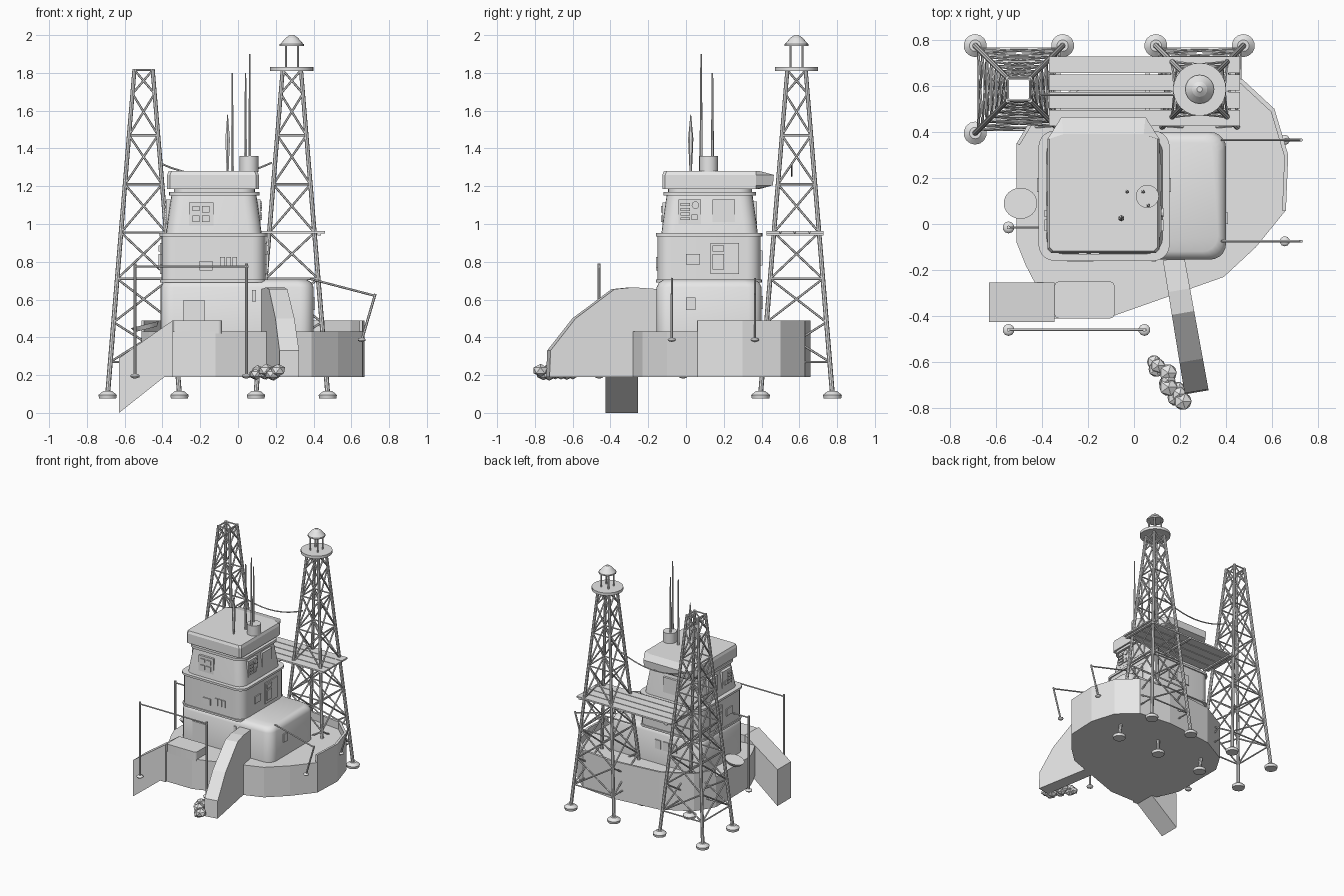
import bpy, bmesh, math, random
from mathutils import Vector, Matrix

cube = bpy.data.objects.get("Cube")
if cube:
    bpy.data.objects.remove(cube)
random.seed(4)

grey = bpy.data.materials.new("plain grey")
grey.use_nodes = True
grey.diffuse_color = (0.8, 0.8, 0.8, 1)
grey.node_tree.nodes["Principled BSDF"].inputs["Base Color"].default_value = (0.8, 0.8, 0.8, 1)


def finish(name, bm, smooth=True):
    bmesh.ops.recalc_face_normals(bm, faces=bm.faces)
    mesh = bpy.data.meshes.new(name)
    bm.to_mesh(mesh)
    bm.free()
    mesh.materials.append(grey)
    ob = bpy.data.objects.new(name, mesh)
    bpy.context.collection.objects.link(ob)
    if smooth:
        bpy.ops.object.select_all(action='DESELECT')
        ob.select_set(True)
        bpy.context.view_layer.objects.active = ob
        bpy.ops.object.shade_smooth_by_angle(angle=math.radians(35))
    return ob


def rod(bm, a, b, r=0.007, r2=None, sides=6):
    a, b = Vector(a), Vector(b)
    d = b - a
    m = Matrix.Translation((a + b) / 2) @ d.to_track_quat('Z', 'Y').to_matrix().to_4x4()
    bmesh.ops.create_cone(bm, cap_ends=True, segments=sides, radius1=r,
                          radius2=r if r2 is None else r2, depth=d.length, matrix=m)


def box(bm, x0, x1, y0, y1, z0, z1):
    c = ((x0 + x1) / 2, (y0 + y1) / 2, (z0 + z1) / 2)
    m = Matrix.Translation(c) @ Matrix.Diagonal((x1 - x0, y1 - y0, z1 - z0, 1))
    bmesh.ops.create_cube(bm, size=1, matrix=m)


def blob(bm, c, r, squash=1.0, sub=2):
    m = Matrix.Translation(c) @ Matrix.Diagonal((1, 1, squash, 1))
    bmesh.ops.create_icosphere(bm, subdivisions=sub, radius=r, matrix=m)


def loft(bm, rings):
    loops = [[bm.verts.new(p) for p in ring] for ring in rings]
    for lo, hi in zip(loops, loops[1:]):
        for i in range(len(lo)):
            j = (i + 1) % len(lo)
            bm.faces.new((lo[i], lo[j], hi[j], hi[i]))
    bm.faces.new(loops[0][::-1])
    bm.faces.new(loops[-1])


def rounded(x0, x1, y0, y1, r, z, steps=5):
    ring = []
    corners = ((x1 - r, y1 - r), (x0 + r, y1 - r), (x0 + r, y0 + r), (x1 - r, y0 + r))
    for k, (cx, cy) in enumerate(corners):
        for s in range(steps + 1):
            a = (k + s / steps) * math.pi / 2
            ring.append((cx + r * math.cos(a), cy + r * math.sin(a), z))
    return ring


def storey(name, x0, x1, y0, y1, levels, r=0.07):
    # levels are (height, inset) pairs from bottom to top
    bm = bmesh.new()
    loft(bm, [rounded(x0 + i, x1 - i, y0 + i, y1 - i, r, z) for z, i in levels])
    return finish(name, bm)


# Base platform with a raised rim round the back
outline = [(0.66, 0.06), (0.67, 0.3), (0.61, 0.5), (0.47, 0.63), (0.2, 0.66), (-0.2, 0.62),
           (-0.42, 0.5), (-0.51, 0.35), (-0.51, -0.08), (-0.47, -0.18), (-0.35, -0.41),
           (-0.12, -0.41), (0.39, -0.23), (0.53, -0.1)]
bm = bmesh.new()
loft(bm, [[(x, y, z) for x, y in outline] for z in (0.19, 0.43)])
finish("base_platform", bm, False)

bm = bmesh.new()
arc = outline[:8]
inner = [(x * 0.975, y * 0.975) for x, y in arc[::-1]]
loft(bm, [[(x, y, z) for x, y in arc + inner] for z in (0.42, 0.49)])
finish("base_rim", bm, False)

storey("front_step", -0.345, -0.085, -0.41, -0.25, [(0.42, 0), (0.49, 0)], 0.02)

# Sloping ramp at the front right corner
bm = bmesh.new()
side = [(-0.63, 0), (-0.63, 0.29), (-0.345, 0.49), (-0.345, 0.19), (-0.39, 0.19)]
loft(bm, [[(x, y, z) for x, z in side] for y in (-0.425, -0.255)])
finish("side_ramp", bm, False)

# Front fin running down to the ground
bm = bmesh.new()
fin = [(0, 0.19), (0, 0.655), (0.14, 0.665), (0.24, 0.655), (0.45, 0.5), (0.585, 0.33), (0.59, 0.19)]
along, across = Vector((0.17, -0.985, 0)), Vector((0.985, 0.17, 0))
loft(bm, [[Vector((0.172, -0.15, z)) + along * d + across * w * (1 + 0.2 * d) for d, z in fin]
          for w in (-0.047, 0.047)])
finish("front_fin", bm, False)

bm = bmesh.new()
for i in range(12):
    t = i / 11
    blob(bm, (0.1 + 0.1 * t + random.uniform(-0.025, 0.025), -0.6 - 0.17 * t, 0.205 + 0.02 * (i % 2)),
         random.uniform(0.033, 0.045), 0.8, 1)
finish("rock_pile", bm, False)

# House storeys, flanges and roof
storey("lower_storey", -0.41, 0.40, -0.155, 0.40,
       [(0.42, 0), (0.665, 0), (0.69, 0.012), (0.705, 0.035)])
storey("middle_storey", -0.405, 0.145, -0.15, 0.395, [(0.69, 0.0), (0.94, 0.0)])
storey("middle_flange", -0.415, 0.155, -0.16, 0.405, [(0.935, 0), (0.952, 0)])
storey("lower_flange", -0.412, 0.152, -0.158, 0.402, [(0.69, 0), (0.705, 0)])
storey("upper_storey", -0.38, 0.125, -0.13, 0.38, [(0.95, 0), (1.0, 0.006), (1.15, 0.027)])
storey("upper_flange", -0.365, 0.115, -0.12, 0.37, [(1.15, 0), (1.17, 0)])
storey("roof_neck", -0.34, 0.09, -0.095, 0.35, [(1.165, 0), (1.2, 0)])


def roof_ring(z, inset, back):
    x0, x1, y0 = -0.375 + inset, 0.11 - inset, -0.125 + inset
    return [(x0 + 0.015, y0, z), (x1 - 0.015, y0, z), (x1, y0 + 0.015, z), (x1, 0.37, z),
            (x1 - 0.06, back, z), (x0 + 0.06, back, z), (x0, 0.37, z), (x0, y0 + 0.015, z)]


bm = bmesh.new()
loft(bm, [roof_ring(1.185, 0, 0.39), roof_ring(1.205, 0, 0.46),
          roof_ring(1.26, 0, 0.465), roof_ring(1.28, 0.008, 0.39)])
finish("roof", bm, False)

# Roof vent and aerials
bm = bmesh.new()
rod(bm, (0.058, 0.12, 1.275), (0.058, 0.12, 1.36), 0.05, sides=20)
finish("roof_vent", bm)
bm = bmesh.new()
for x, y, top in ((-0.03, 0.14, 1.8), (0.04, 0.14, 1.8), (0.062, 0.08, 1.9)):
    rod(bm, (x, y, 1.27), (x, y, top), 0.009, 0.004)
rod(bm, (-0.055, 0.025, 1.27), (-0.055, 0.025, 1.45), 0.006, 0.014)
rod(bm, (-0.055, 0.025, 1.45), (-0.055, 0.025, 1.58), 0.014, 0.002)
finish("roof_aerials", bm)

# Wall panels: (start, end, bottom, top) along each wall, with the wall's position
bm = bmesh.new()
front = [(-0.29, -0.175, 0.43, 0.595, -0.155), (0.075, 0.095, 0.59, 0.65, -0.155),
         (-0.205, -0.135, 0.755, 0.805, -0.15), (-0.26, -0.13, 0.985, 1.115, -0.117),
         (-0.24, -0.205, 1.07, 1.095, -0.125), (-0.19, -0.15, 1.06, 1.095, -0.125),
         (-0.24, -0.205, 1.01, 1.045, -0.125), (-0.19, -0.15, 1.01, 1.045, -0.125)]
front += [(x, x + 0.025, 0.77, 0.825, -0.15) for x in (-0.095, -0.062, -0.029)]
for a, b, lo, hi, w in front:
    box(bm, a, b, w - 0.008, w + 0.03, lo, hi)
left = [(0.0, 0.05, 0.545, 0.61, 0.40), (0.0, 0.075, 0.785, 0.84, 0.145),
        (0.13, 0.28, 0.735, 0.9, 0.145), (0.14, 0.2, 0.855, 0.885, 0.153),
        (0.14, 0.2, 0.76, 0.84, 0.153), (-0.04, 0.08, 1.0, 1.13, 0.112),
        (0.14, 0.26, 1.01, 1.13, 0.112), (0.03, 0.06, 1.02, 1.05, 0.12)]
left += [(-0.03, 0.02, 1.02 + 0.025 * k, 1.035 + 0.025 * k, 0.12) for k in range(4)]
for a, b, lo, hi, w in left:
    box(bm, w - 0.03, w + 0.008, a, b, lo, hi)
    if lo > 0.7:   # matching panels on the other side wall
        m = -0.26 - w
        box(bm, m - 0.008, m + 0.03, a, b, lo, hi)
rod(bm, (0.1, 0.05, 1.1), (0.128, 0.05, 1.1), 0.02, sides=12)
for k in range(3):   # back wall windows
    x = -0.2 + 0.07 * k
    box(bm, x, x + 0.05, 0.38, 0.408, 0.55, 0.62)
    box(bm, x, x + 0.05, 0.38, 0.405, 0.78, 0.86)
box(bm, -0.2, -0.06, 0.34, 0.375, 1.0, 1.12)
finish("wall_panels", bm, False)

# Tilted dish on the right side of the deck
bm = bmesh.new()
m = Matrix.Translation((-0.49, 0.09, 0.455)) @ Matrix.Rotation(-0.25, 4, 'Y')
bmesh.ops.create_cone(bm, cap_ends=True, segments=24, radius1=0.06, radius2=0.075, depth=0.025,
                      matrix=m @ Matrix.Diagonal((1, 0.9, 1, 1)))
finish("deck_dish", bm)

# Lattice towers
LOW, TOP = 0.1, 1.82
levels = [0.27, 0.48, 0.71, 0.955, 1.21, 1.47, 1.69, 1.815]
signs = [(1, 1), (-1, 1), (-1, -1), (1, -1)]


def tower(name, cx, cy):
    def leg(k, z):
        h = 0.19 + (0.048 - 0.19) * (z - LOW) / (TOP - LOW)
        sx, sy = signs[k % 4]
        return (cx + sx * h, cy + sy * h, z)
    bm = bmesh.new()
    for k in range(4):
        rod(bm, leg(k, LOW), leg(k, TOP), 0.013, 0.011, 8)
        for i, z in enumerate(levels):
            if i not in (1, 6):
                rod(bm, leg(k, z), leg(k + 1, z), 0.006)
            if i < len(levels) - 1:
                rod(bm, leg(k, z), leg(k + 1, levels[i + 1]), 0.006)
                rod(bm, leg(k + 1, z), leg(k, levels[i + 1]), 0.006)
    finish(name + "_frame", bm)
    bm = bmesh.new()
    for k in range(4):
        x, y, z = leg(k, LOW)
        rod(bm, (x, y, 0.075), (x, y, 0.095), 0.046, 0.05, 14)
        rod(bm, (x, y, 0.095), (x, y, 0.115), 0.05, 0.025, 14)
    finish(name + "_feet", bm)


tower("right_tower", -0.5, 0.585)
tower("left_tower", 0.285, 0.585)

# Lantern on the left tower
bm = bmesh.new()
cx, cy = 0.285, 0.585
rod(bm, (cx, cy, 1.81), (cx, cy, 1.832), 0.115, sides=24)
for sx, sy in signs:
    rod(bm, (cx + sx * 0.032, cy + sy * 0.032, 1.83), (cx + sx * 0.032, cy + sy * 0.032, 1.95), 0.006)
rod(bm, (cx, cy, 1.942), (cx, cy, 1.952), 0.064, sides=20)
rod(bm, (cx, cy, 1.952), (cx, cy, 1.985), 0.062, 0.033, 20)
rod(bm, (cx, cy, 1.985), (cx, cy, 2.0), 0.033, 0.012, 20)
finish("lantern", bm)

# Plank walkway between the towers
bm = bmesh.new()
for k in range(4):
    y = 0.425 + k * 0.077
    box(bm, -0.37, 0.46, y, y + 0.071, 0.95, 0.962)
for x in (-0.34, 0.05, 0.42):
    box(bm, x, x + 0.02, 0.425, 0.727, 0.94, 0.951)
finish("walkway", bm, False)

# Sagging cable between the towers
bm = bmesh.new()
pts = [(-0.42 + 0.06 * i, 0.56, 1.325 - 0.07 * (1 - ((i - 5) / 5) ** 2)) for i in range(11)]
for a, b in zip(pts, pts[1:]):
    rod(bm, a, b, 0.005)
finish("cable", bm)

# Posts and rails round the base
bm = bmesh.new()
for x, y in ((-0.545, -0.46), (0.045, -0.46), (-0.545, -0.015)):
    rod(bm, (x, y, 0.19), (x, y, 0.79), 0.008, sides=8)
    blob(bm, (x, y, 0.195), 0.026, 0.5)
rod(bm, (-0.55, -0.46, 0.775), (0.055, -0.46, 0.775), 0.006)
rod(bm, (-0.55, -0.015, 0.775), (-0.39, -0.015, 0.775), 0.006)
for y in (-0.075, 0.365):
    rod(bm, (0.38, y, 0.71), (0.725, y, 0.62), 0.006)
    rod(bm, (0.727, y, 0.63), (0.655, y, 0.385), 0.007)
    blob(bm, (0.655, y, 0.387), 0.022, 0.5)
finish("posts_and_rails", bm)
